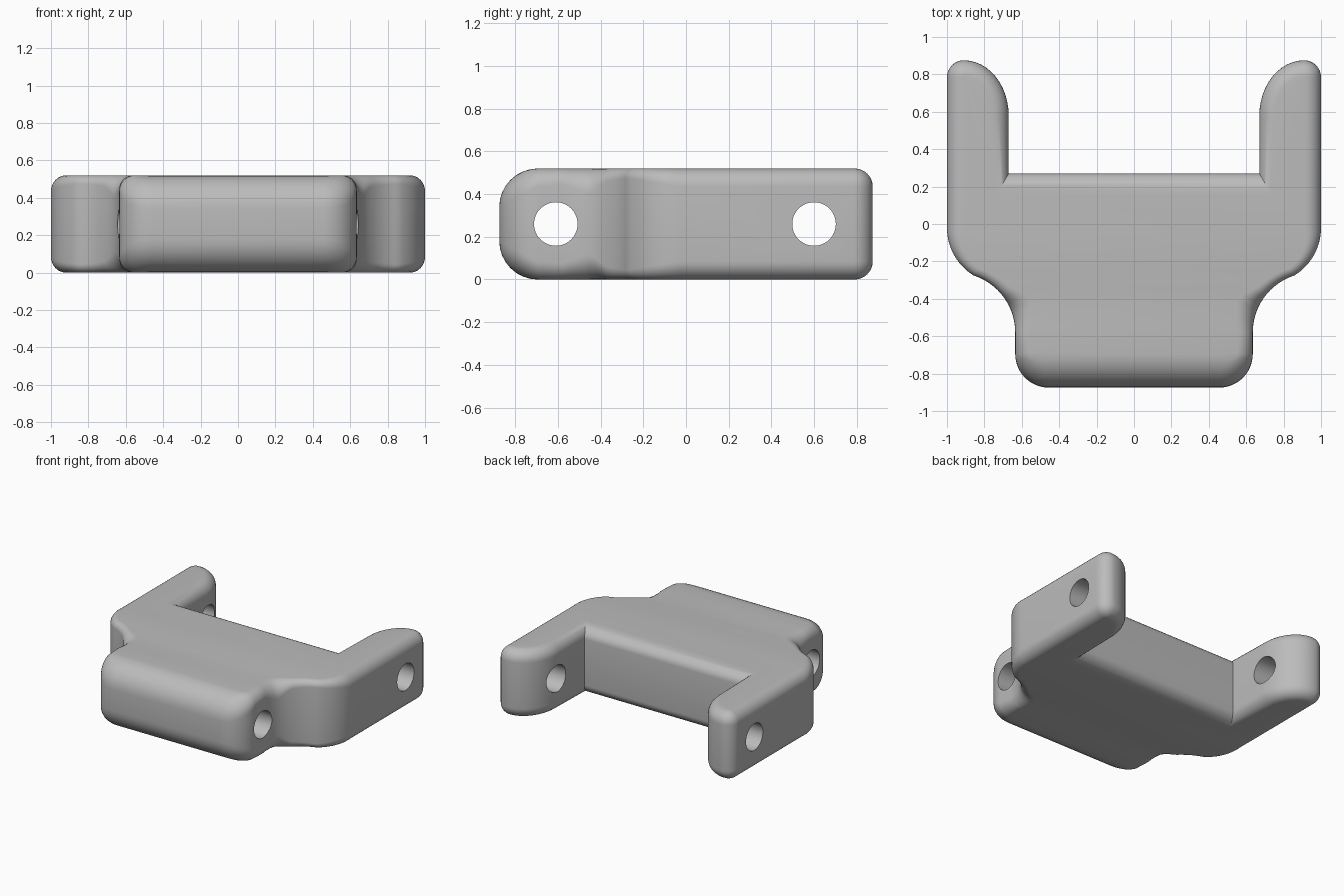
import bpy, bmesh
from math import cos, sin, radians, pi
from mathutils import Vector

cube = bpy.data.objects.get("Cube")
if cube:
    bpy.data.objects.remove(cube, do_unlink=True)

HEIGHT = 0.52
STEPS = 8

grey = bpy.data.materials.new("plain_grey")
grey.use_nodes = True
COLOUR = (0.5, 0.5, 0.5, 1)
grey.diffuse_color = COLOUR
grey.node_tree.nodes["Principled BSDF"].inputs["Base Color"].default_value = COLOUR


def arc(cx, cy, rx, ry, start, end, n=12):
    """Points on an elliptical arc, angles in degrees."""
    angles = [radians(start + (end - start) * i / n) for i in range(n + 1)]
    return [Vector((cx + rx * cos(a), cy + ry * sin(a))) for a in angles]


# Rim rounding along y: nose, side, neck crease, shoulder, arm
NOSE_Y, NOSE_R = -0.875, 0.18
RIM = [(NOSE_Y, NOSE_R), (-0.695, 0.085), (-0.58, 0.075), (-0.45, 0.12),
       (-0.374, 0.06), (-0.28, 0.045), (-0.02, 0.085), (1, 0.085)]


def edge_radius(y):
    """Rounding of the top and bottom rims at a given y."""
    for (y0, r0), (y1, r1) in zip(RIM, RIM[1:]):
        if y <= y1:
            return r0 + (r1 - r0) * max(0, (y - y0) / (y1 - y0))


# Outline of the left half: nose corner, neck, shoulder, then arm and cross wall
flank = (arc(0.455, NOSE_Y + NOSE_R, NOSE_R, NOSE_R, -90, 0)
         + arc(0.955, -0.58, 0.32, 0.32, 180, 112)
         + arc(0.70, -0.02, 0.30, 0.30, -58, 0))
arm = (arc(0.91, 0.785, 0.09, 0.09, 0, 90, 8)
       + arc(0.91, 0.58, 0.24, 0.295, 90, 180)[1:]
       + [Vector((0.67, 0.27))])
half = flank + arm
outline = half + [Vector((-p.x, p.y)) for p in reversed(half)]
count = len(outline)
shoulder, corner = len(flank) - 1, len(half) - 1


def inward(i):
    """Mitred inward direction; the cross wall rounds wider than the arms."""
    a = (outline[i] - outline[i - 1]).normalized()
    b = (outline[(i + 1) % count] - outline[i]).normalized()
    na, nb = Vector((-a.y, a.x)), Vector((-b.y, b.x))
    miter = (na + nb) / (1 + na.dot(nb))
    if i in (corner, count - 1 - corner):
        miter = Vector((miter.x * 0.75, miter.y * 1.3))
    return miter


# Body: stacked rings whose rims roll over by the local radius
bm = bmesh.new()
rings = []
for side in (-1, 1):
    for k in range(STEPS + 1):
        t = pi / 2 * (k / STEPS if side > 0 else 1 - k / STEPS)
        ring = []
        for i, p in enumerate(outline):
            r = edge_radius(p.y)
            q = p + inward(i) * r * (1 - cos(t))
            # keep the nose corner behind the rolled front edge
            nose = NOSE_Y + NOSE_R * (1 - cos(t)) + 0.03 * (abs(p.x) - 0.455)
            q.y = max(q.y, nose)
            z = HEIGHT / 2 + side * (HEIGHT / 2 - r + r * sin(t))
            ring.append(bm.verts.new((q.x, q.y, z)))
        rings.append(ring)
for low, high in zip(rings, rings[1:]):
    for i in range(count):
        j = (i + 1) % count
        bm.faces.new((low[i], low[j], high[j], high[i]))

# Flat top and bottom: cross strips over the body, one panel per arm
for ring in (rings[0], rings[-1]):
    mirror = ring[::-1]
    for i in range(shoulder):
        bm.faces.new((ring[i], ring[i + 1], mirror[i + 1], mirror[i]))
    bm.faces.new((ring[shoulder], ring[corner], mirror[corner], mirror[shoulder]))
    bm.faces.new(ring[shoulder:corner + 1])
    bm.faces.new(mirror[shoulder:corner + 1])
bmesh.ops.recalc_face_normals(bm, faces=bm.faces)
mesh = bpy.data.meshes.new("link_body")
bm.to_mesh(mesh)
bm.free()
body = bpy.data.objects.new("link_body", mesh)
bpy.context.collection.objects.link(body)
mesh.materials.append(grey)

# Pin holes running across the link
for name, y in (("front_pin_hole", -0.61), ("back_pin_hole", 0.6)):
    bpy.ops.mesh.primitive_cylinder_add(vertices=48, radius=0.102, depth=3,
                                        location=(0, y, HEIGHT / 2),
                                        rotation=(0, pi / 2, 0))
    cutter = bpy.context.object
    cutter.name = name + "_cutter"
    cutter.data.materials.append(grey)
    cut = body.modifiers.new(name, 'BOOLEAN')
    cut.operation = 'DIFFERENCE'
    cut.solver = 'EXACT'
    cut.object = cutter
    bpy.context.view_layer.objects.active = body
    bpy.ops.object.modifier_apply(modifier=name)
    bpy.data.objects.remove(cutter, do_unlink=True)

bpy.ops.object.select_all(action='DESELECT')
body.select_set(True)
bpy.context.view_layer.objects.active = body
bpy.ops.object.shade_smooth_by_angle(angle=radians(35))
